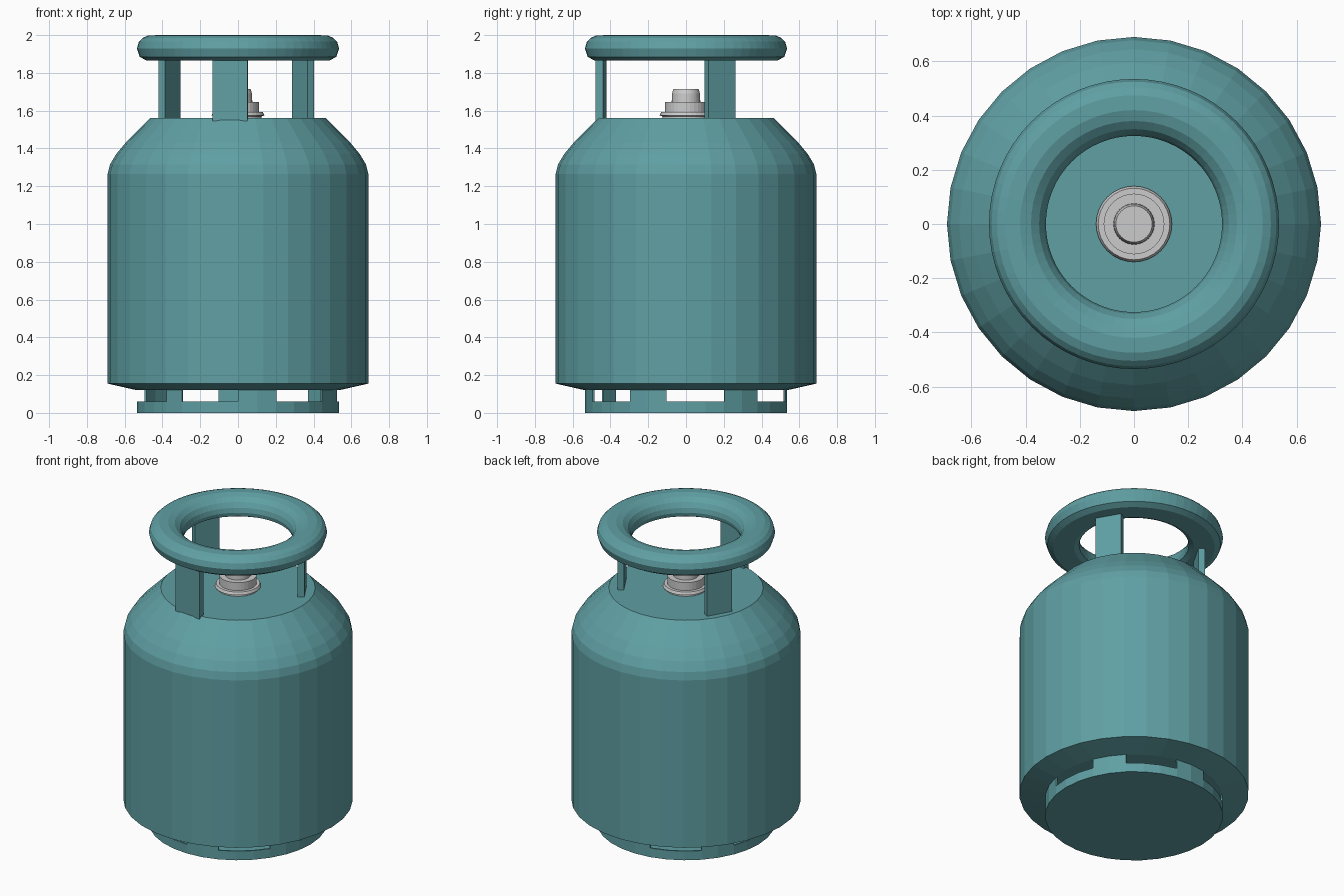
import bpy, bmesh
from math import cos, sin, pi, radians

if "Cube" in bpy.data.objects:
    bpy.data.objects.remove(bpy.data.objects["Cube"])

teal = bpy.data.materials.new("teal_paint")
teal.diffuse_color = (0.116, 0.35, 0.37, 1)
teal.use_nodes = True
teal.node_tree.nodes["Principled BSDF"].inputs["Base Color"].default_value = teal.diffuse_color


def finish(bm, name, mat=None):
    bmesh.ops.recalc_face_normals(bm, faces=bm.faces)
    me = bpy.data.meshes.new(name)
    bm.to_mesh(me)
    bm.free()
    ob = bpy.data.objects.new(name, me)
    bpy.context.collection.objects.link(ob)
    if mat:
        me.materials.append(mat)
    return ob


def lathe(name, profile, mat=None, n=32, closed=False):
    """Revolve (radius, z) points round z; open profiles are capped."""
    bm = bmesh.new()
    rings = [[bm.verts.new((r * cos(2 * pi * i / n), r * sin(2 * pi * i / n), z))
              for i in range(n)] for r, z in profile]
    pairs = list(zip(rings, rings[1:]))
    if closed:
        pairs.append((rings[-1], rings[0]))
    for a, b in pairs:
        for i in range(n):
            j = (i + 1) % n
            bm.faces.new((a[i], a[j], b[j], b[i]))
    if not closed:
        bm.faces.new(rings[0])
        bm.faces.new(rings[-1])
    return finish(bm, name, mat)


def arc_tab(name, start, steps, r0, r1, z0, z1, mat):
    """Curved block following the 32-sided wall."""
    bm = bmesh.new()
    cols = []
    for k in range(steps + 1):
        a = radians(start + 11.25 * k)
        cols.append([bm.verts.new((r * cos(a), r * sin(a), z))
                     for r, z in ((r0, z0), (r1, z0), (r1, z1), (r0, z1))])
    for a, b in zip(cols, cols[1:]):
        for i in range(4):
            j = (i + 1) % 4
            bm.faces.new((a[i], a[j], b[j], b[i]))
    bm.faces.new(cols[0])
    bm.faces.new(cols[-1])
    return finish(bm, name, mat)


# Tank body: faceted, with rounded shoulder and tapered underside
lathe("tank_body", [(0.535, 0.12), (0.69, 0.155), (0.69, 1.265), (0.678, 1.315),
                    (0.645, 1.37), (0.595, 1.43), (0.465, 1.56)], teal)

# Base: shallow cup with upright tabs joining it to the tank
lathe("base_ring", [(0.525, 0.01), (0.525, 0.06), (0.535, 0.06), (0.535, 0.0)], teal)
for k, (start, steps) in enumerate([(-90, 2), (-33.75, 2), (22.5, 2),
                                    (78.75, 2), (135, 2), (225, 1)]):
    arc_tab(f"base_tab_{k + 1}", start, steps, 0.525, 0.535, 0.055, 0.125, teal)

# Handle: banded ring with a flattened underside
lathe("handle_ring", [(0.535, 1.93), (0.525, 1.965), (0.505, 1.985), (0.475, 1.998),
                      (0.42, 2.0), (0.38, 1.988), (0.35, 1.965), (0.332, 1.935),
                      (0.325, 1.905), (0.33, 1.88), (0.36, 1.865),
                      (0.485, 1.865), (0.52, 1.885)],
      teal, n=64, closed=True)

# Handle posts: three flat plates facing outward
for k, (x, y, yaw, width, z0) in enumerate([(-0.04, -0.45, -95, 0.185, 1.545),
                                            (0.345, 0.18, 30, 0.165, 1.55),
                                            (-0.362, 0.18, 150, 0.165, 1.55)]):
    bm = bmesh.new()
    bmesh.ops.create_cube(bm, size=1)
    ob = finish(bm, f"handle_post_{k + 1}", teal)
    ob.scale = (0.04, width, 1.89 - z0)
    ob.location = (x, y, (z0 + 1.89) / 2)
    ob.rotation_euler.z = radians(yaw)

# Valve: flange, collar and stem
lathe("valve_flange", [(0.125, 1.555), (0.125, 1.57), (0.14, 1.575), (0.132, 1.592)])
lathe("valve_collar", [(0.112, 1.585), (0.112, 1.645)])
lathe("valve_stem", [(0.076, 1.64), (0.074, 1.69), (0.067, 1.715)])
